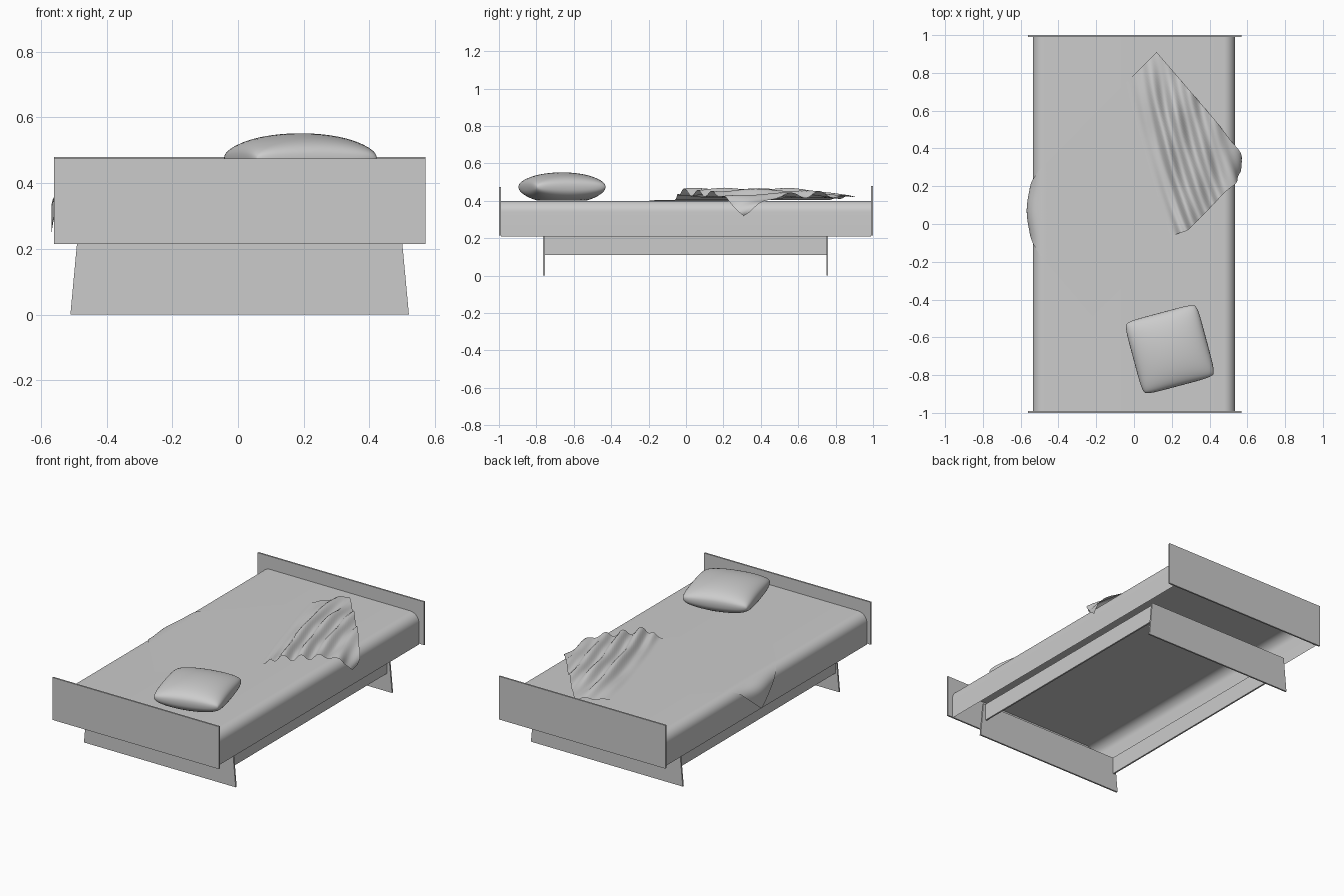
import bpy, bmesh, math
from mathutils import Vector

if "Cube" in bpy.data.objects:
    bpy.data.objects.remove(bpy.data.objects["Cube"])

GREY = (0.6, 0.6, 0.6, 1)
grey = bpy.data.materials.new("plain grey")
grey.use_nodes = True
grey.diffuse_color = GREY
grey.node_tree.nodes["Principled BSDF"].inputs["Base Color"].default_value = GREY

HALF, TOP, BASE, R = 0.535, 0.40, 0.21, 0.06    # mattress section


def finish(name, bm, smooth=False):
    mesh = bpy.data.meshes.new(name)
    bm.to_mesh(mesh)
    bm.free()
    ob = bpy.data.objects.new(name, mesh)
    bpy.context.collection.objects.link(ob)
    mesh.materials.append(grey)
    for p in mesh.polygons:
        p.use_smooth = smooth
    return ob


def board(name, x0, x1, y0, y1, z0, z1, taper=0.0):
    """Box whose top is narrower than its foot by taper on each side."""
    bm = bmesh.new()
    bmesh.ops.create_cube(bm, size=1)
    for v in bm.verts:
        inset = taper if v.co.z > 0 else 0
        v.co = (x1 - inset if v.co.x > 0 else x0 + inset,
                y1 if v.co.y > 0 else y0,
                z1 if v.co.z > 0 else z0)
    return finish(name, bm)


def sheet(bm, nu, nv, place):
    """Grid of quads with positions given by place(u, v), u and v in 0..1."""
    rows = [[bm.verts.new(place(i / nu, j / nv)) for j in range(nv + 1)]
            for i in range(nu + 1)]
    for a, b in zip(rows, rows[1:]):
        for j in range(nv):
            bm.faces.new((a[j], b[j], b[j + 1], a[j + 1]))


def smoothstep(a, b, x):
    t = max(0, min(1, (x - a) / (b - a)))
    return t * t * (3 - 2 * t)


# Frame: end panels, leg panels and the two rails between them
board("foot_panel", -0.56, 0.57, -1.0, -0.99, 0.215, 0.475)
board("head_panel", -0.56, 0.57, 0.99, 1.0, 0.215, 0.48)
board("front_leg_panel", -0.51, 0.52, -0.765, -0.755, 0, 0.215, 0.02)
board("back_leg_panel", -0.51, 0.52, 0.75, 0.76, 0, 0.215, 0.02)
for name, x in (("right_rail", -0.48), ("left_rail", 0.48)):
    board(name, x - 0.005, x + 0.005, -0.755, 0.75, 0.11, 0.215)

# Mattress: open-bottomed shell with rounded long edges
arc = [(HALF - R + R * math.sin(a), TOP - R + R * math.cos(a))
       for a in (math.pi / 2 * k / 10 for k in range(11))]
half_profile = arc + [(HALF, BASE)]
profile = [(-x, z) for x, z in reversed(half_profile)] + half_profile
bm = bmesh.new()
last = len(profile) - 1


def mattress_point(u, v):
    x, z = profile[round(v * last)]
    return x, -0.99 + 1.98 * u, z


sheet(bm, 1, last, mattress_point)
bmesh.ops.recalc_face_normals(bm, faces=bm.faces)
if max(bm.faces, key=lambda f: f.calc_area()).normal.z < 0:
    bmesh.ops.reverse_faces(bm, faces=bm.faces)
finish("mattress", bm, True)

# Pillow: two domed sheets joined at the rim, flattened underneath
bm = bmesh.new()
turn = math.radians(15)
for side in (1, -1):
    def pillow_point(u, v):
        a, b = (math.pi / 2 * (2 * t - 1) for t in (u, v))
        dome = max(0, math.cos(a) * math.cos(b)) ** 0.75
        s, t = math.sin(a), math.sin(b)
        round_off = 1 - 0.06 * (s * t) ** 6
        x, y = 0.2 * s * round_off, 0.2 * t * round_off
        z = max(0.402, 0.475 + side * dome * (0.077 if side > 0 else 0.09))
        return (0.19 + x * math.cos(turn) - y * math.sin(turn),
                -0.663 + x * math.sin(turn) + y * math.cos(turn), z)
    sheet(bm, 28, 28, pillow_point)
bmesh.ops.remove_doubles(bm, verts=bm.verts, dist=0.0002)
bmesh.ops.recalc_face_normals(bm, faces=bm.faces)
finish("pillow", bm, True)

# Blanket: slanted rectangle, bunched into folds, draped over both long edges
CORNER, LONG, SHORT = Vector((-0.71, 0.08)), Vector((0.83, 0.83)), Vector((0.49, -0.57))
ACROSS, ALONG = Vector((0.96, 0.28)), Vector((0.28, -0.96))


def blanket_point(u, v):
    p = CORNER + LONG * u + SHORT * v
    c = (p - Vector((0, 0.78))).dot(ACROSS)
    d = (p - Vector((0, 0.78))).dot(ALONG)
    bunch = smoothstep(-0.05, 0.08, c)
    # folds fade towards the far corner and over the side
    fade = (0.35 + 0.65 * smoothstep(-0.1, 0.3, d)) * (1 - 0.6 * smoothstep(0.2, 0.4, c))
    wave = 0.5 + 0.5 * math.cos(68 * c + 2 * math.sin(4 * d))
    h = 0.003 + bunch * fade * (0.018 + 0.037 * wave)
    h += 0.012 * bunch * math.sin(9 * d + 14 * c) ** 2
    h += 0.03 * smoothstep(0.5, 0.6, -p.x) * (0.6 + 0.4 * math.cos(16 * (p.y - 0.07)))
    # push the bunched cloth a little towards the front
    y = p.y - 0.05 * bunch * smoothstep(0.3, 0.8, d)
    # wrap over the rounded mattress edge
    over = 0.85 * max(0, abs(p.x) - (HALF - R))
    a = min(over / R, math.pi / 2)
    drop = max(0, over - R * math.pi / 2)
    x = min(abs(p.x), HALF - R) + (R + h) * math.sin(a)
    return math.copysign(x, p.x), y, TOP - R + (R + h) * math.cos(a) - drop


bm = bmesh.new()
sheet(bm, 110, 70, blanket_point)
bmesh.ops.reverse_faces(bm, faces=bm.faces)
ob = finish("blanket", bm, True)
if sum(p.normal.z for p in ob.data.polygons) < 0:
    ob.data.flip_normals()
